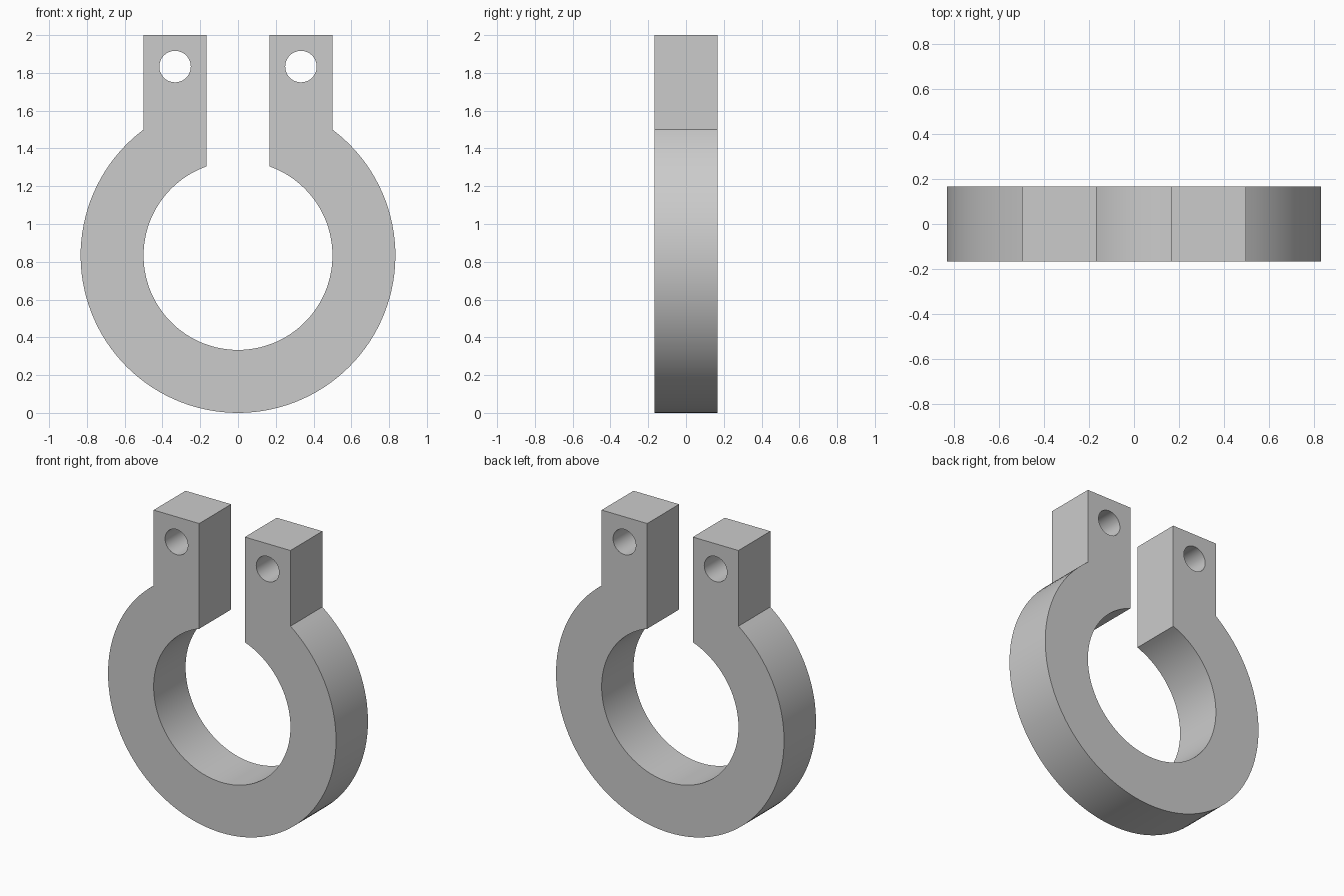
import bpy
import bmesh
from math import acos, asin, cos, sin, pi, radians, tau

cube = bpy.data.objects.get("Cube")
if cube:
    bpy.data.objects.remove(cube, do_unlink=True)

U = 1 / 6                  # every dimension is a multiple of this
OUTER, INNER = 5 * U, 3 * U
SLOT, LUG = U, 3 * U       # half widths of the gap and of the lug pair
HOLE, HOLE_X, HOLE_Z = U / 2, 2 * U, 11 * U
HALF_DEPTH, TOP = U, 2.0


def arc(cx, cz, radius, start, end, steps):
    """Points along an arc, both ends included."""
    angles = [start + (end - start) * i / steps for i in range(steps + 1)]
    return [(cx + radius * cos(a), cz + radius * sin(a)) for a in angles]


# Outline: outer ring, lugs and inner ring in one closed loop
a_out, a_in = acos(LUG / OUTER), acos(SLOT / INNER)
outline = arc(0, OUTER, OUTER, pi - a_out, tau + a_out, 96)
outline += [(LUG, TOP), (SLOT, TOP)]
outline += arc(0, OUTER, INNER, tau + a_in, pi - a_in, 96)
outline += [(-SLOT, TOP), (-LUG, TOP)]

# Bolt holes through both lugs
loops = [outline]
for side in (-1, 1):
    loops.append(arc(side * HOLE_X, HOLE_Z, HOLE, 0, tau, 48)[:-1])

# Fill the profile and extrude it to the clamp's depth
bm = bmesh.new()
edges = []
for loop in loops:
    verts = [bm.verts.new((x, -HALF_DEPTH, z)) for x, z in loop]
    edges += [bm.edges.new((v, verts[i - 1])) for i, v in enumerate(verts)]
bmesh.ops.triangle_fill(bm, edges=edges, use_beauty=True, normal=(0, -1, 0))
extruded = bmesh.ops.extrude_face_region(bm, geom=bm.faces[:], use_keep_orig=True)
moved = [g for g in extruded["geom"] if isinstance(g, bmesh.types.BMVert)]
bmesh.ops.translate(bm, verts=moved, vec=(0, 2 * HALF_DEPTH, 0))
bmesh.ops.recalc_face_normals(bm, faces=bm.faces[:])
mesh = bpy.data.meshes.new("split_ring_clamp")
bm.to_mesh(mesh)
bm.free()

clamp = bpy.data.objects.new("split_ring_clamp", mesh)
bpy.context.collection.objects.link(clamp)

# Plain grey material
grey = bpy.data.materials.new("plain_grey")
grey.use_nodes = True
colour = (0.6, 0.6, 0.6, 1)
grey.diffuse_color = colour
grey.node_tree.nodes["Principled BSDF"].inputs["Base Color"].default_value = colour
mesh.materials.append(grey)

# Smooth curved walls, sharp corners
bpy.ops.object.select_all(action="DESELECT")
clamp.select_set(True)
bpy.context.view_layer.objects.active = clamp
bpy.ops.object.shade_smooth_by_angle(angle=radians(30))
